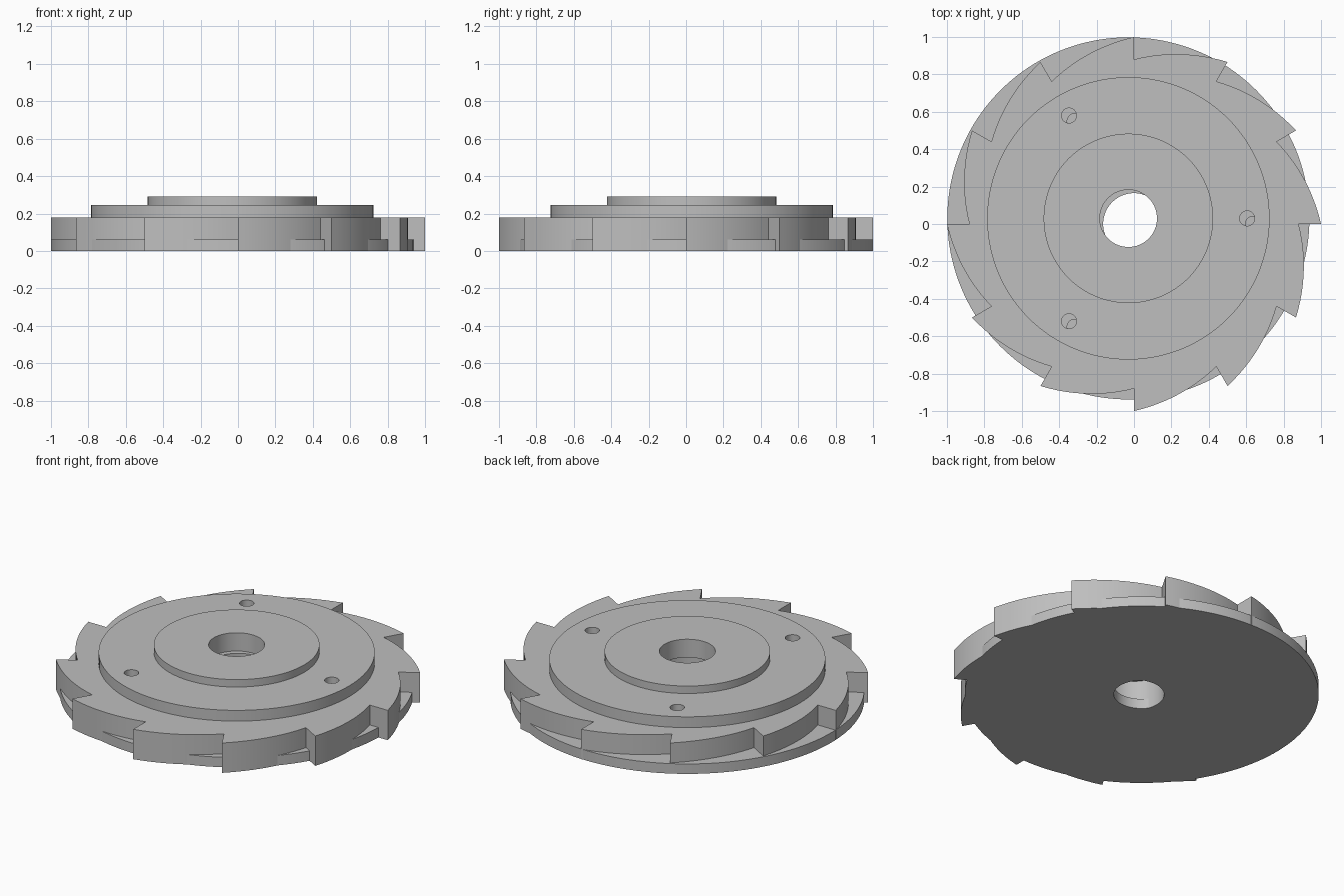
import bpy, bmesh
from math import cos, sin, radians, tau

if "Cube" in bpy.data.objects:
    bpy.data.objects.remove(bpy.data.objects["Cube"])

OX, OY = -0.03, 0.03          # offset of the round discs from the ratchet axis
PIN_RADIUS, PIN_HOLE = 0.635, 0.04
TEETH = 12

steel = bpy.data.materials.new("steel grey")
steel.diffuse_color = (0.52, 0.52, 0.52, 1)
steel.use_nodes = True
steel.node_tree.nodes["Principled BSDF"].inputs["Base Color"].default_value = steel.diffuse_color


def circle(cx, cy, r, n=128):
    return [(cx + r * cos(tau * i / n), cy + r * sin(tau * i / n)) for i in range(n)]


def pin_holes(cx, cy):
    return [circle(cx + PIN_RADIUS * cos(tau * k / 3),
                   cy + PIN_RADIUS * sin(tau * k / 3), PIN_HOLE, 32) for k in range(3)]


def plate(name, outline, holes, z0, z1):
    """Flat plate with holes, extruded from a closed 2D profile."""
    curve = bpy.data.curves.new(name, 'CURVE')
    curve.dimensions = '2D'
    curve.fill_mode = 'BOTH'
    curve.extrude = (z1 - z0) / 2
    for loop in [outline] + holes:
        spline = curve.splines.new('POLY')
        spline.points.add(len(loop) - 1)
        for p, (x, y) in zip(spline.points, loop):
            p.co = (x, y, 0, 1)
        spline.use_cyclic_u = True
    obj = bpy.data.objects.new(name, curve)
    obj.location.z = (z0 + z1) / 2
    bpy.context.collection.objects.link(obj)
    bpy.ops.object.select_all(action='DESELECT')
    obj.select_set(True)
    bpy.context.view_layer.objects.active = obj
    bpy.ops.object.convert(target='MESH')
    obj = bpy.context.view_layer.objects.active
    bm = bmesh.new()
    bm.from_mesh(obj.data)
    bmesh.ops.remove_doubles(bm, verts=bm.verts, dist=1e-5)
    bmesh.ops.recalc_face_normals(bm, faces=bm.faces)
    bm.to_mesh(obj.data)
    bm.free()
    obj.data.materials.clear()
    obj.data.materials.append(steel)
    bpy.ops.object.shade_smooth_by_angle(angle=radians(25))
    return obj


# Saw-tooth outline: each ramp falls from a tip, then steps out radially
teeth = []
STEPS = 12
for k in range(TEETH):
    for i in range(STEPS + 1):
        t = i / STEPS
        a = tau * (k + t) / TEETH
        r = 1.0 - 0.12 * t
        teeth.append((r * cos(a), r * sin(a)))

# Base disc, closed under the pin holes
plate("base_disc", circle(OX, OY, 0.968, 160), [circle(OX, OY, 0.153, 64)], 0, 0.06)

# Ratchet wheel with its own bore and pin holes
plate("ratchet_wheel", teeth, [circle(0, 0, 0.165, 64)] + pin_holes(0, 0), 0, 0.18)

# Stepped cover on top
plate("cover_disc", circle(OX, OY, 0.755),
      [circle(OX, OY, 0.153, 64)] + pin_holes(OX, OY), 0.18, 0.245)
plate("hub_disc", circle(OX, OY, 0.453), [circle(OX, OY, 0.153, 64)], 0.245, 0.29)
